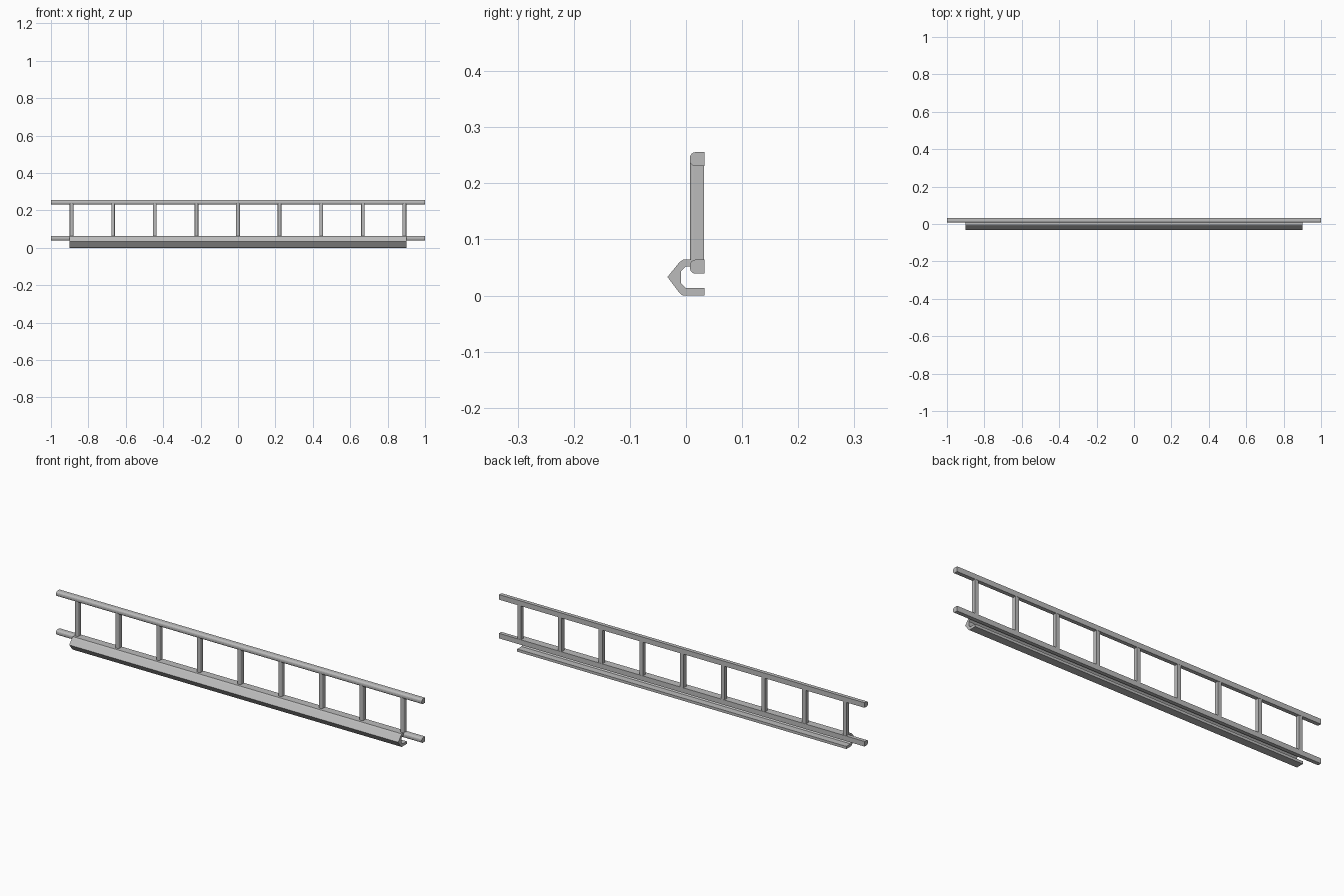
import bpy, bmesh, math
from mathutils import Matrix

cube = bpy.data.objects.get("Cube")
if cube:
    bpy.data.objects.remove(cube, do_unlink=True)

grey = bpy.data.materials.new("light grey")
grey.use_nodes = True
GREY = (0.5, 0.5, 0.5, 1)
grey.diffuse_color = GREY
grey.node_tree.nodes["Principled BSDF"].inputs["Base Color"].default_value = GREY


def extrude(name, outline, length, matrix):
    """Extrude a 2D outline along local z, centred, then place it."""
    bm = bmesh.new()
    face = bm.faces.new([bm.verts.new((u, v, -length / 2)) for u, v in outline])
    moved = bmesh.ops.extrude_face_region(bm, geom=[face])["geom"]
    verts = [g for g in moved if isinstance(g, bmesh.types.BMVert)]
    bmesh.ops.translate(bm, verts=verts, vec=(0, 0, length))
    bm.transform(matrix)
    bmesh.ops.recalc_face_normals(bm, faces=bm.faces)
    mesh = bpy.data.meshes.new(name)
    bm.to_mesh(mesh)
    bm.free()
    mesh.materials.append(grey)
    obj = bpy.data.objects.new(name, mesh)
    bpy.context.collection.objects.link(obj)
    return obj


def rounded_front(width, front, back, radius, steps=4):
    """Bar section with a flat back and two rounded front corners."""
    h = width / 2
    points = [(back, -h), (back, h)]
    for side in (1, -1):
        for i in range(steps + 1):
            a = math.pi / 2 * (i if side > 0 else steps - i) / steps
            points.append((front + radius - radius * math.sin(a),
                           side * (h - radius + radius * math.cos(a))))
    return points


# Maps (u, v, w) to (y, z, x) for lengthwise parts
LENGTHWISE = Matrix(((0, 0, 1, 0), (1, 0, 0, 0), (0, 1, 0, 0), (0, 0, 0, 1)))
# Maps (u, v, w) to (y, x, z) for upright parts
UPRIGHT = Matrix(((0, 1, 0, 0), (1, 0, 0, 0), (0, 0, 1, 0), (0, 0, 0, 1)))

# Long rails
for name, z in (("top_rail", 0.243), ("bottom_rail", 0.0515)):
    extrude(name, rounded_front(0.025, 0.007, 0.033, 0.01), 2,
            Matrix.Translation((0, 0, z)) @ LENGTHWISE)

# Rungs between the rails
for i in range(9):
    x = (i - 4) * 0.2225
    extrude(f"rung_{i + 1}", rounded_front(0.02, 0.007, 0.032, 0.006), 0.18,
            Matrix.Translation((x, 0, 0.147)) @ UPRIGHT)

# Pointed hollow channel below, joined to the bottom rail
channel = [(0.033, 0), (-0.006, 0), (-0.012, 0.005), (-0.033, 0.033),
           (-0.012, 0.059), (-0.005, 0.064), (0.018, 0.064), (0.018, 0.052),
           (0, 0.052), (-0.009, 0.043), (-0.009, 0.022), (0, 0.013), (0.033, 0.013)]
extrude("channel", channel, 1.8, LENGTHWISE)
